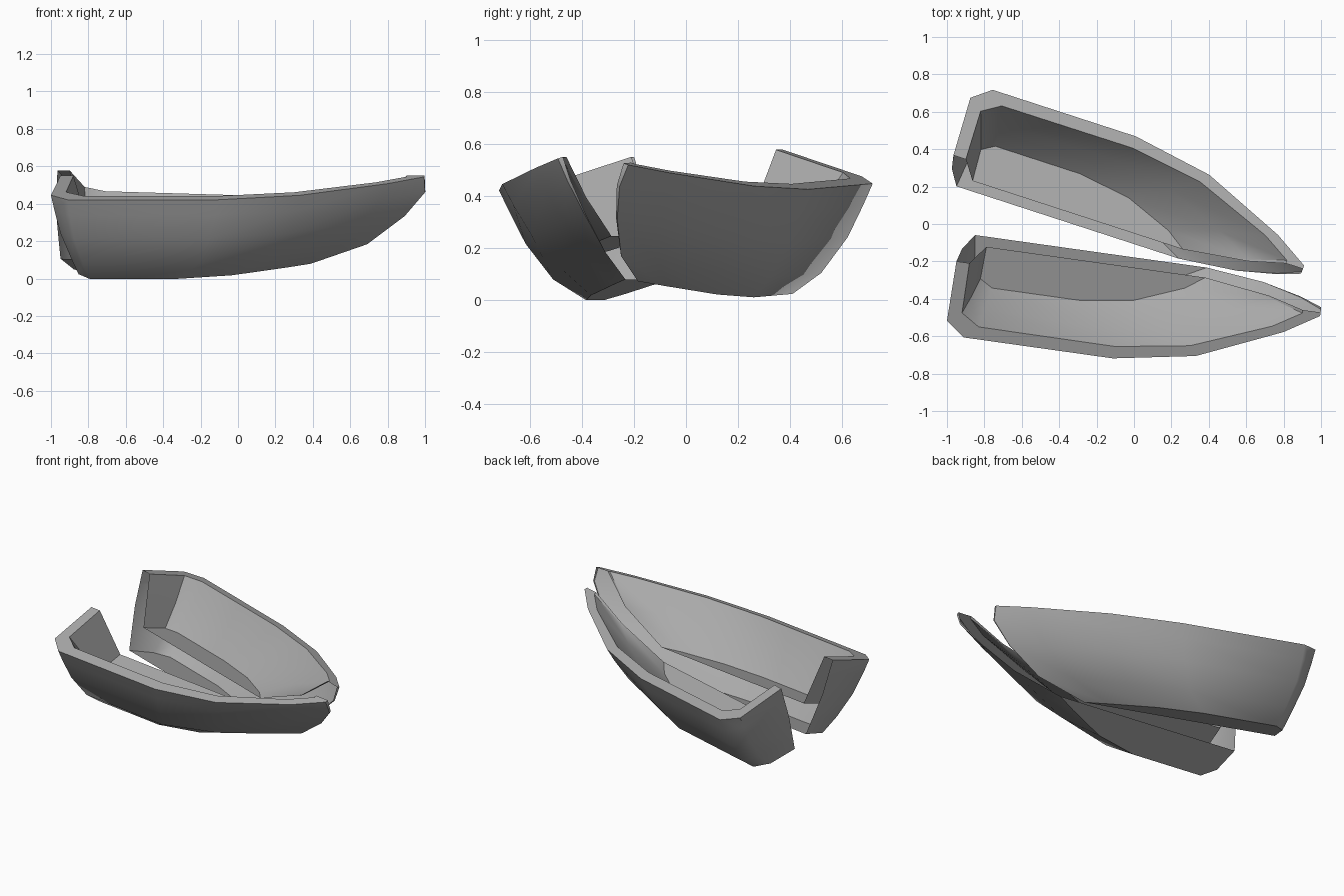
import bpy
import bmesh
from math import radians
from mathutils import Matrix, Vector

if "Cube" in bpy.data.objects:
    bpy.data.objects.remove(bpy.data.objects["Cube"], do_unlink=True)

grey = bpy.data.materials.new("plain grey")
grey.use_nodes = True
colour = (0.4, 0.4, 0.4, 1)
grey.diffuse_color = colour
grey.node_tree.nodes["Principled BSDF"].inputs["Base Color"].default_value = colour

# Waterlines of a half hull: height, then (length, half width) from stern to stem
OUTER = [
    (0, [(.08, 0), (.1, .18), (.17, .26), (.65, .26), (.93, .2), (1.2, .07), (1.33, 0)]),
    (.11, [(.055, 0), (.075, .25), (.15, .34), (.78, .34), (1.15, .24), (1.45, .1), (1.64, 0)]),
    (.27, [(.02, 0), (.03, .3), (.115, .39), (.85, .39), (1.27, .3), (1.65, .115), (1.85, .005)]),
    (.405, [(.008, 0), (.007, .325), (.1, .408), (.88, .408), (1.315, .327), (1.74, .132), (1.966, .012)]),
    (.495, [(0, 0), (-.006, .337), (.095, .418), (.9, .418), (1.337, .34), (1.784, .138), (1.966, .02)]),
]
INNER = [
    (.175, [(.148, 0), (.14, .182), (.208, .225), (.682, .225), (.969, .182), (1.228, .075), (1.33, 0)]),
    (.33, [(.11, 0), (.105, .24), (.185, .3), (.8, .31), (1.16, .25), (1.48, .11), (1.68, .01)]),
    (.495, [(.07, 0), (.068, .283), (.167, .348), (.905, .35), (1.3, .287), (1.72, .114), (1.87, .018)]),
]


def add_rings(bm, waterlines, side):
    """Turn each waterline into a row of vertices that ends on the split plane."""
    rings = []
    for height, points in waterlines:
        ends = points + [(points[-1][0], 0)]
        rings.append([bm.verts.new((x, side * w, height)) for x, w in ends])
    return rings


def bridge(bm, low, high):
    for i in range(len(low) - 1):
        bm.faces.new((low[i], low[i + 1], high[i + 1], high[i]))


def half_hull(name, side, location, yaw, roll, pitch):
    bm = bmesh.new()
    outer = add_rings(bm, OUTER, side)
    inner = add_rings(bm, INNER, side)

    # Outside skin, inside skin and rim
    for rings in (outer, inner):
        for low, high in zip(rings, rings[1:]):
            bridge(bm, low, high)
    bridge(bm, outer[-1], inner[-1])

    # Flat bottom and flat floor
    bm.faces.new(outer[0])
    bm.faces.new(inner[0])

    # Close the split side to settle the normals, then open it again
    section = [r[0] for r in reversed(outer)] + [r[-1] for r in outer]
    section += [r[-1] for r in reversed(inner)] + [r[0] for r in inner]
    bm.faces.new(section)
    bmesh.ops.remove_doubles(bm, verts=bm.verts[:], dist=0.0005)
    bmesh.ops.recalc_face_normals(bm, faces=bm.faces[:])
    split = [f for f in bm.faces if all(abs(v.co.y) < 0.0001 for v in f.verts)]
    bmesh.ops.delete(bm, geom=split, context="FACES_ONLY")
    mesh = bpy.data.meshes.new(name)
    bm.to_mesh(mesh)
    bm.free()

    hull = bpy.data.objects.new(name, mesh)
    bpy.context.collection.objects.link(hull)
    mesh.materials.append(grey)

    # Smooth the skins, keeping rim, floor and bottom flat
    bpy.ops.object.select_all(action="DESELECT")
    hull.select_set(True)
    bpy.context.view_layer.objects.active = hull
    bpy.ops.object.shade_smooth_by_angle(angle=radians(45))
    for face in mesh.polygons:
        if abs(face.normal.z) > 0.999:
            face.use_smooth = False

    # Lay the half on its bilge
    turn = (Matrix.Rotation(radians(yaw), 4, "Z")
            @ Matrix.Rotation(radians(roll), 4, "X")
            @ Matrix.Rotation(radians(pitch), 4, "Y"))
    hull.matrix_world = Matrix.Translation(Vector(location)) @ turn


half_hull("front_half_hull", -1, (-.928, -.048, .079), yaw=-8, roll=18, pitch=0)
half_hull("back_half_hull", 1, (-1.025, .226, .108), yaw=-17.5, roll=-18, pitch=1.65)
